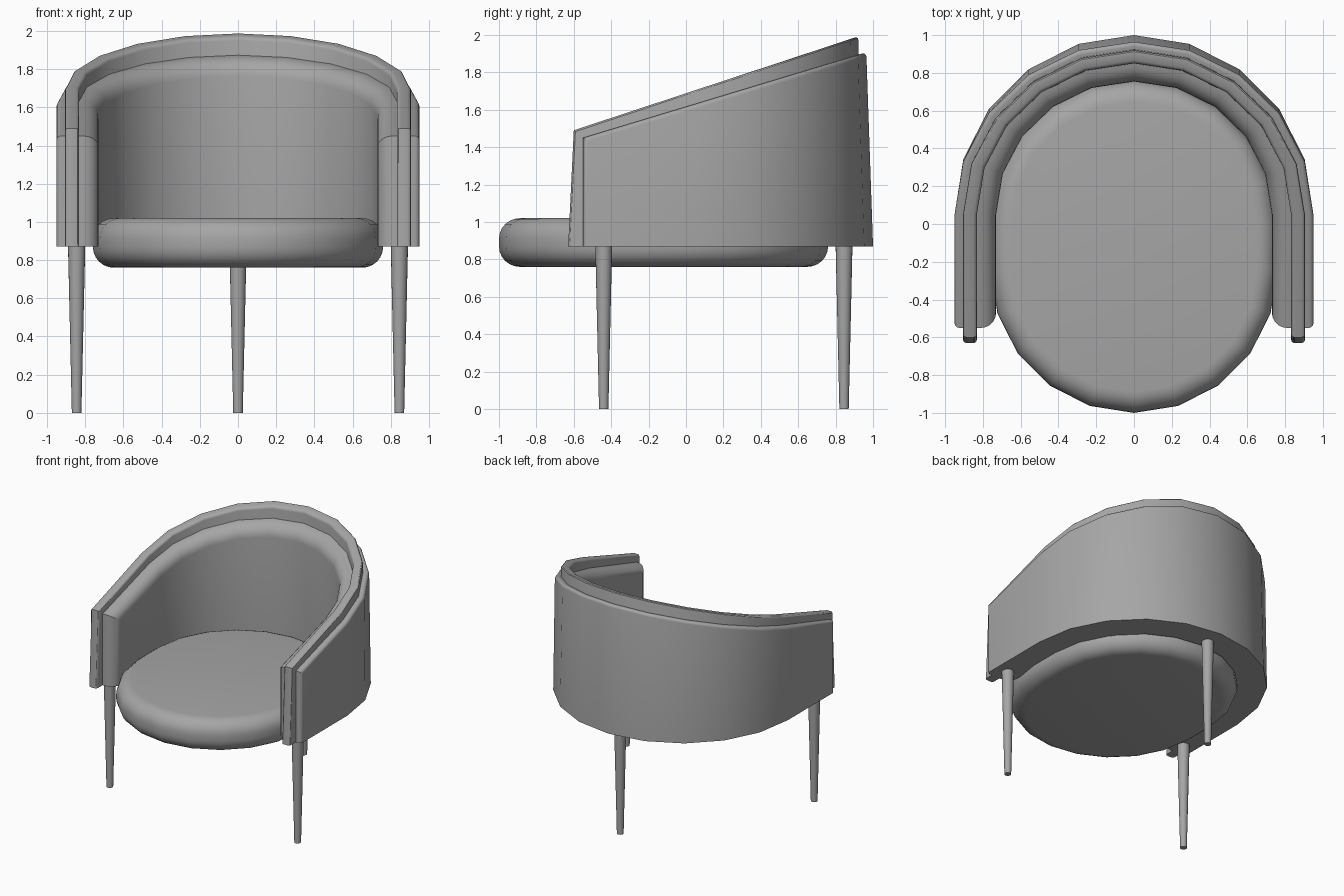
import bpy, bmesh
from math import sin, cos, pi

cube = bpy.data.objects.get("Cube")
if cube:
    bpy.data.objects.remove(cube)

grey = bpy.data.materials.new("grey fabric")
grey.use_nodes = True
GREY = (0.38, 0.38, 0.38, 1)
grey.diffuse_color = GREY
grey.node_tree.nodes["Principled BSDF"].inputs["Base Color"].default_value = GREY

BASE = 0.87      # underside of the backrest
CENTRE_Y = 0.05  # centre of the backrest curve


def finish(bm, name):
    bmesh.ops.recalc_face_normals(bm, faces=bm.faces)
    mesh = bpy.data.meshes.new(name)
    bm.to_mesh(mesh)
    bm.free()
    mesh.materials.append(grey)
    obj = bpy.data.objects.new(name, mesh)
    bpy.context.collection.objects.link(obj)
    bpy.ops.object.select_all(action='DESELECT')
    obj.select_set(True)
    bpy.context.view_layer.objects.active = obj
    bpy.ops.object.shade_smooth_by_angle(angle=pi / 6)
    return obj


def u_path(r, front_y):
    """Straight arms joined by a half circle of ten sides."""
    arc = [(r * cos(i * pi / 10), CENTRE_Y + r * sin(i * pi / 10)) for i in range(11)]
    return [(r, front_y)] + arc + [(-r, front_y)]


def wall(name, r_in, r_out, front_y, front_z, slope, front_lean, round_edges, width, segments):
    """U-shaped panel with a sloping top; the back leans slightly forward."""
    bm = bmesh.new()
    rings = []
    for inner, outer in zip(u_path(r_in, front_y), u_path(r_out, front_y)):
        ring = []
        for (x, y), top in ((inner, 0), (outer, 0), (outer, 1), (inner, 1)):
            z = BASE
            if top:
                y -= 0.036 * max(0, y - CENTRE_Y) / 0.95
                if y == front_y:
                    y += front_lean
                z = front_z + slope * (y - front_y - front_lean)
            ring.append(bm.verts.new((x, y, z)))
        rings.append(ring)
    for a, b in zip(rings, rings[1:]):
        for i in range(4):
            j = (i + 1) % 4
            bm.faces.new((a[i], a[j], b[j], b[i]))
    for ring in (rings[0], rings[-1]):
        bm.faces.new(ring)

    # Round the chosen long top edges and the matching upright front edges
    chosen = []
    for top, bottom in round_edges:
        chosen += [bm.edges.get((a[top], b[top])) for a, b in zip(rings, rings[1:])]
        chosen += [bm.edges.get((r[top], r[bottom])) for r in (rings[0], rings[-1])]
    bmesh.ops.bevel(bm, geom=chosen, offset=width, segments=segments, profile=0.5,
                    affect='EDGES', clamp_overlap=True)
    return finish(bm, name)


INNER, OUTER = (3, 0), (2, 1)
wall("outer_shell", 0.905, 0.95, -0.55, 1.45, 0.302, 0, [OUTER], 0.025, 4)
wall("middle_panel", 0.832, 0.905, -0.63, 1.49, 0.33, 0.03, [INNER, OUTER], 0.018, 3)
wall("inner_padding", 0.73, 0.832, -0.55, 1.45, 0.302, 0, [INNER], 0.08, 5)

# Seat cushion: rounded slab between two half circles
bm = bmesh.new()
R = 0.76
outline = [(R * cos(i * pi / 10), R * sin(i * pi / 10)) for i in range(11)]
outline += [(-x, -0.24 - y) for x, y in outline]
face = bm.faces.new([bm.verts.new((x, y, 0.76)) for x, y in outline])
top = bmesh.ops.extrude_face_region(bm, geom=[face], use_keep_orig=True)
bmesh.ops.translate(bm, vec=(0, 0, 0.26),
                    verts=[v for v in top["geom"] if isinstance(v, bmesh.types.BMVert)])
rims = [e for e in bm.edges if abs(e.verts[0].co.z - e.verts[1].co.z) < 0.01]
bmesh.ops.bevel(bm, geom=rims, offset=0.11, segments=6, profile=0.5, affect='EDGES',
                clamp_overlap=True)
finish(bm, "seat_cushion")

# Three tapered legs
for name, x, y in (("front_left_leg", 0.845, -0.44), ("front_right_leg", -0.845, -0.44),
                   ("back_leg", 0, 0.845)):
    bm = bmesh.new()
    bmesh.ops.create_cone(bm, cap_ends=True, segments=20, radius1=0.025, radius2=0.045,
                          depth=BASE)
    bmesh.ops.translate(bm, vec=(x, y, BASE / 2), verts=bm.verts)
    finish(bm, name)
